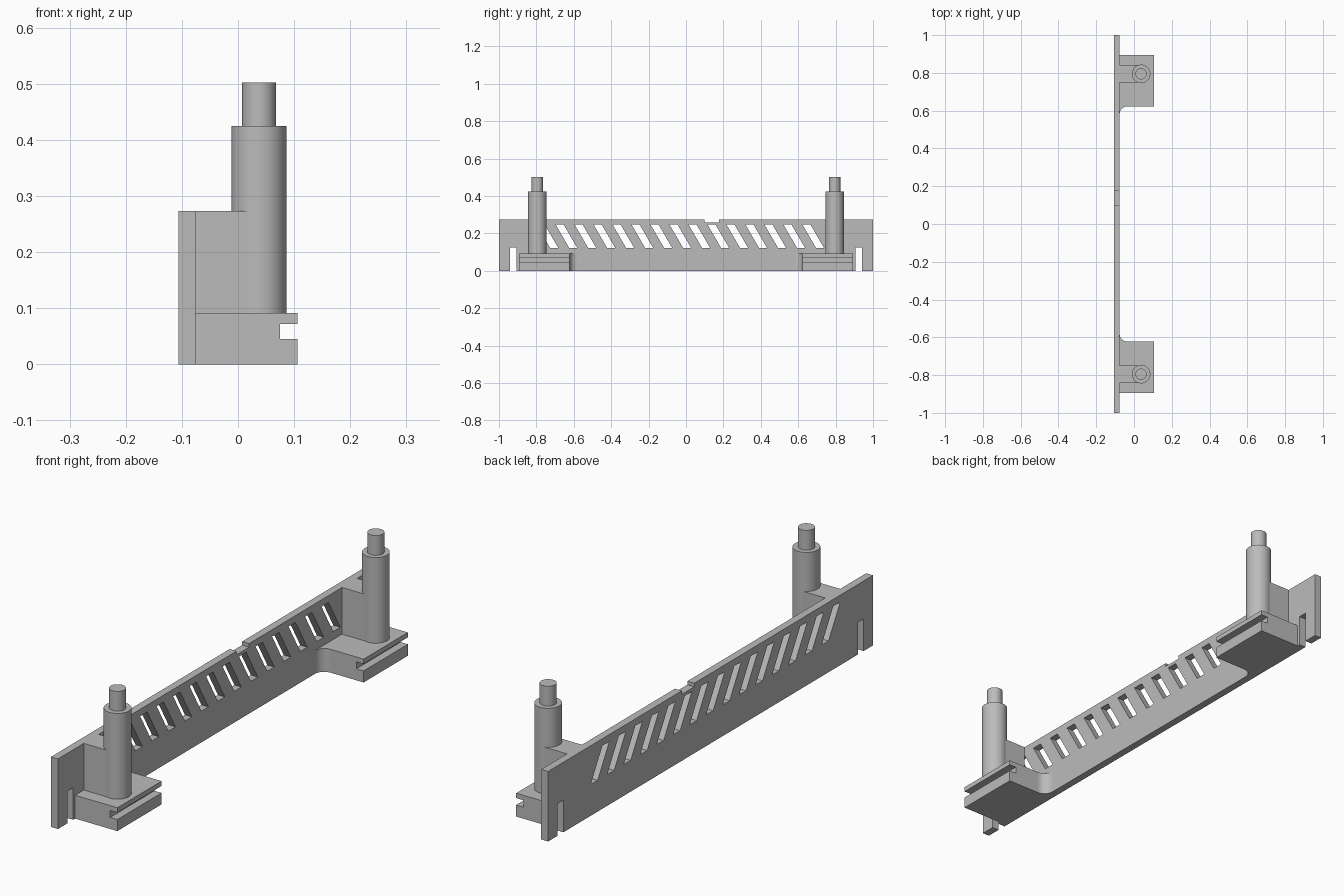
import bpy
import bmesh
import math
from mathutils import Matrix

if "Cube" in bpy.data.objects:
    bpy.data.objects.remove(bpy.data.objects["Cube"])

grey = bpy.data.materials.new("plain grey")
grey.use_nodes = True
GREY = (0.5, 0.5, 0.5, 1)
grey.diffuse_color = GREY
grey.node_tree.nodes["Principled BSDF"].inputs["Base Color"].default_value = GREY

# Columns send profile u, v and depth to the model axes
TURNS = {
    "x": Matrix(((0, 0, 1), (1, 0, 0), (0, 1, 0))),   # profile in y, z
    "y": Matrix(((0, 1, 0), (0, 0, 1), (1, 0, 0))),   # profile in z, x
    "z": Matrix.Identity(3),                          # profile in x, y
}


def prism(name, loops, axis, start, end):
    """Extrude an outline (further loops are holes) along an axis."""
    curve = bpy.data.curves.new(name, "CURVE")
    curve.dimensions = "2D"
    curve.fill_mode = "BOTH"
    curve.extrude = (end - start) / 2
    for loop in loops:
        spline = curve.splines.new("POLY")
        spline.points.add(len(loop) - 1)
        for point, (u, v) in zip(spline.points, loop):
            point.co = (u, v, 0, 1)
        spline.use_cyclic_u = True
    helper = bpy.data.objects.new(name + " outline", curve)
    bpy.context.collection.objects.link(helper)
    depsgraph = bpy.context.evaluated_depsgraph_get()
    mesh = bpy.data.meshes.new_from_object(helper.evaluated_get(depsgraph))
    bpy.data.objects.remove(helper)

    bm = bmesh.new()
    bm.from_mesh(mesh)
    bmesh.ops.translate(bm, vec=(0, 0, (start + end) / 2), verts=bm.verts)
    bmesh.ops.transform(bm, matrix=TURNS[axis].to_4x4(), verts=bm.verts)
    bmesh.ops.remove_doubles(bm, verts=bm.verts, dist=1e-5)
    bmesh.ops.recalc_face_normals(bm, faces=bm.faces)
    for face in bm.faces:
        face.smooth = False
        face.material_index = 0
    bm.to_mesh(mesh)
    bm.free()
    mesh.name = name
    mesh.materials.clear()
    mesh.materials.append(grey)
    obj = bpy.data.objects.new(name, mesh)
    bpy.context.collection.objects.link(obj)
    return obj


def smooth(obj):
    bpy.ops.object.select_all(action="DESELECT")
    obj.select_set(True)
    bpy.context.view_layer.objects.active = obj
    bpy.ops.object.shade_smooth_by_angle(angle=math.radians(30))


def cylinder(name, radius, x, y, low, high):
    bpy.ops.mesh.primitive_cylinder_add(
        vertices=48, radius=radius, depth=high - low, location=(x, y, (low + high) / 2))
    obj = bpy.context.object
    obj.name = name
    obj.data.materials.append(grey)
    smooth(obj)


BACK, WALL, FRONT = -0.106, -0.076, 0.106
TOP, FOOT_TOP = 0.273, 0.091
POST_X, POST_Y = 0.0375, 0.795

# Wall with end notches, a top notch and slanted vents
NOTCH_IN, NOTCH_OUT, NOTCH_TOP = 0.906, 0.942, 0.125
outline = [(-1, 0), (-NOTCH_OUT, 0), (-NOTCH_OUT, NOTCH_TOP), (-NOTCH_IN, NOTCH_TOP),
           (-NOTCH_IN, 0), (NOTCH_IN, 0), (NOTCH_IN, NOTCH_TOP), (NOTCH_OUT, NOTCH_TOP),
           (NOTCH_OUT, 0), (1, 0), (1, TOP), (0.177, TOP), (0.177, 0.259),
           (0.1, 0.259), (0.1, TOP), (-1, TOP)]
vents = []
for i in range(15):
    y = -0.683 + i * 0.1015
    vents.append([(y, 0.122), (y - 0.072, 0.246), (y - 0.115, 0.246), (y - 0.043, 0.122)])
prism("vented_wall", [outline] + vents, "x", BACK, WALL)

for side, label in ((-1, "front"), (1, "back")):
    # Foot with a groove along its outer edge
    profile = [(0, WALL), (0, FRONT), (0.045, FRONT), (0.045, 0.075),
               (0.072, 0.075), (0.072, FRONT), (FOOT_TOP, FRONT), (FOOT_TOP, WALL)]
    ends = sorted((side * 0.622, side * 0.894))
    prism(label + "_foot", [profile], "y", *ends)

    # Hollow fillet between foot and wall
    r = 0.04
    arc = [(WALL + r - r * math.cos(a), side * (0.582 + r * math.sin(a)))
           for a in (math.pi / 2 * k / 10 for k in range(11))]
    smooth(prism(label + "_fillet", [[(WALL, side * 0.622)] + arc], "z", 0, FOOT_TOP))

    # Web joining post and wall
    y = side * POST_Y
    web = [(WALL, y - 0.046), (POST_X, y - 0.046), (POST_X, y + 0.046), (WALL, y + 0.046)]
    prism(label + "_web", [web], "z", FOOT_TOP, TOP)

    # Stepped post
    cylinder(label + "_post", 0.049, POST_X, y, FOOT_TOP, 0.425)
    cylinder(label + "_pin", 0.03, POST_X, y, 0.425, 0.502)
